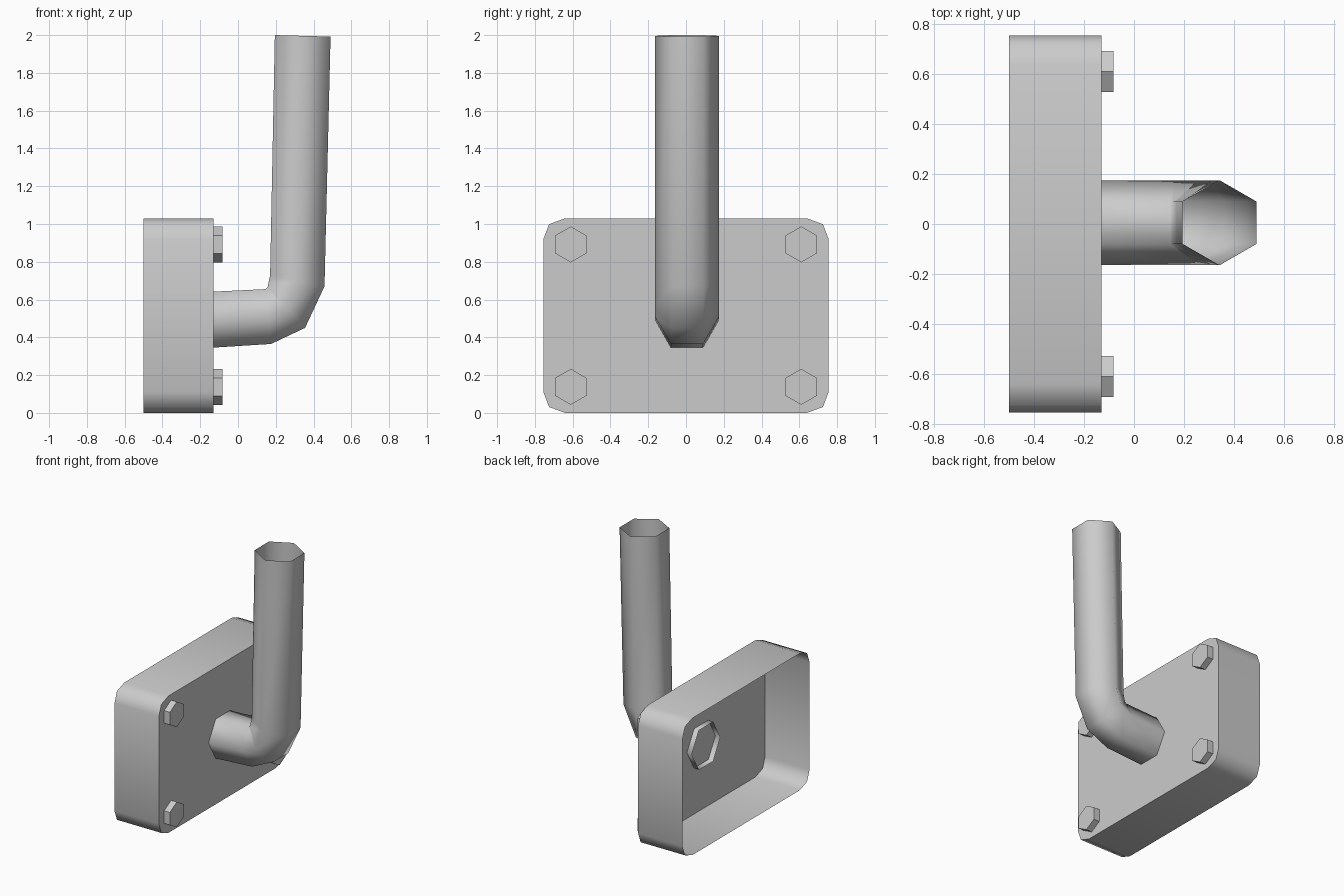
import bpy, bmesh
from math import cos, sin, pi, radians
from mathutils import Vector

if "Cube" in bpy.data.objects:
    bpy.data.objects.remove(bpy.data.objects["Cube"])


def make_object(name, rings, cap_end=False, smooth_angle=None):
    """Skin a list of equal closed rings; optionally cap the last one."""
    bm = bmesh.new()
    loops = [[bm.verts.new(p) for p in ring] for ring in rings]
    n = len(loops[0])
    for a, b in zip(loops, loops[1:]):
        for i in range(n):
            j = (i + 1) % n
            bm.faces.new((a[i], a[j], b[j], b[i]))
    if cap_end:
        bm.faces.new(loops[-1])
    mesh = bpy.data.meshes.new(name)
    bm.to_mesh(mesh)
    bm.free()
    obj = bpy.data.objects.new(name, mesh)
    bpy.context.collection.objects.link(obj)
    if smooth_angle:
        bpy.ops.object.select_all(action='DESELECT')
        bpy.context.view_layer.objects.active = obj
        obj.select_set(True)
        bpy.ops.object.shade_smooth_by_angle(angle=radians(smooth_angle))
    return obj


# Wall plate: rounded shell, open at the back
MID_Z = 0.515
corner = [(0.755, 0.405), (0.725, 0.484), (0.64, 0.515)]
outline = (corner
           + [(-y, z) for y, z in reversed(corner)]
           + [(-y, -z) for y, z in corner]
           + [(y, -z) for y, z in reversed(corner)])
make_object("wall_plate",
            [[(x, y, MID_Z + z) for y, z in outline] for x in (-0.5, -0.13)],
            cap_end=True, smooth_angle=55)

# Hexagonal bolt heads on the plate front
for side, y in (("front", -0.61), ("back", 0.61)):
    for level, z in (("lower", 0.138), ("upper", 0.892)):
        rings = [[(x, y + 0.095 * sin(k * pi / 3), z + 0.095 * cos(k * pi / 3))
                  for k in range(6, 0, -1)] for x in (-0.13, -0.082)]
        rings = [r[::-1] for r in rings]
        make_object(f"bolt_{level}_{side}", rings, cap_end=True)

# Bent pipe: hexagonal rings given by their inner and outer bend points (x, z)
sections = [((-0.17, 0.64), (-0.17, 0.343)),
            ((0.145, 0.655), (0.175, 0.365)),
            ((0.157, 0.667), (0.355, 0.45)),
            ((0.17, 0.73), (0.458, 0.67)),
            ((0.195, 2.0), (0.49, 1.992))]
PIPE_Y, PIPE_R = 0.005, 0.17
pipe_rings = []
for (xi, zi), (xo, zo) in sections:
    inner, outer = Vector((xi, PIPE_Y, zi)), Vector((xo, PIPE_Y, zo))
    centre, half = (inner + outer) / 2, (inner - outer) / 2
    pipe_rings.append([
        centre + Vector((0, PIPE_R * cos(k * pi / 3), 0))
        + half * (sin(k * pi / 3) / sin(pi / 3)) for k in range(6)])
make_object("bent_pipe", pipe_rings, smooth_angle=75)
